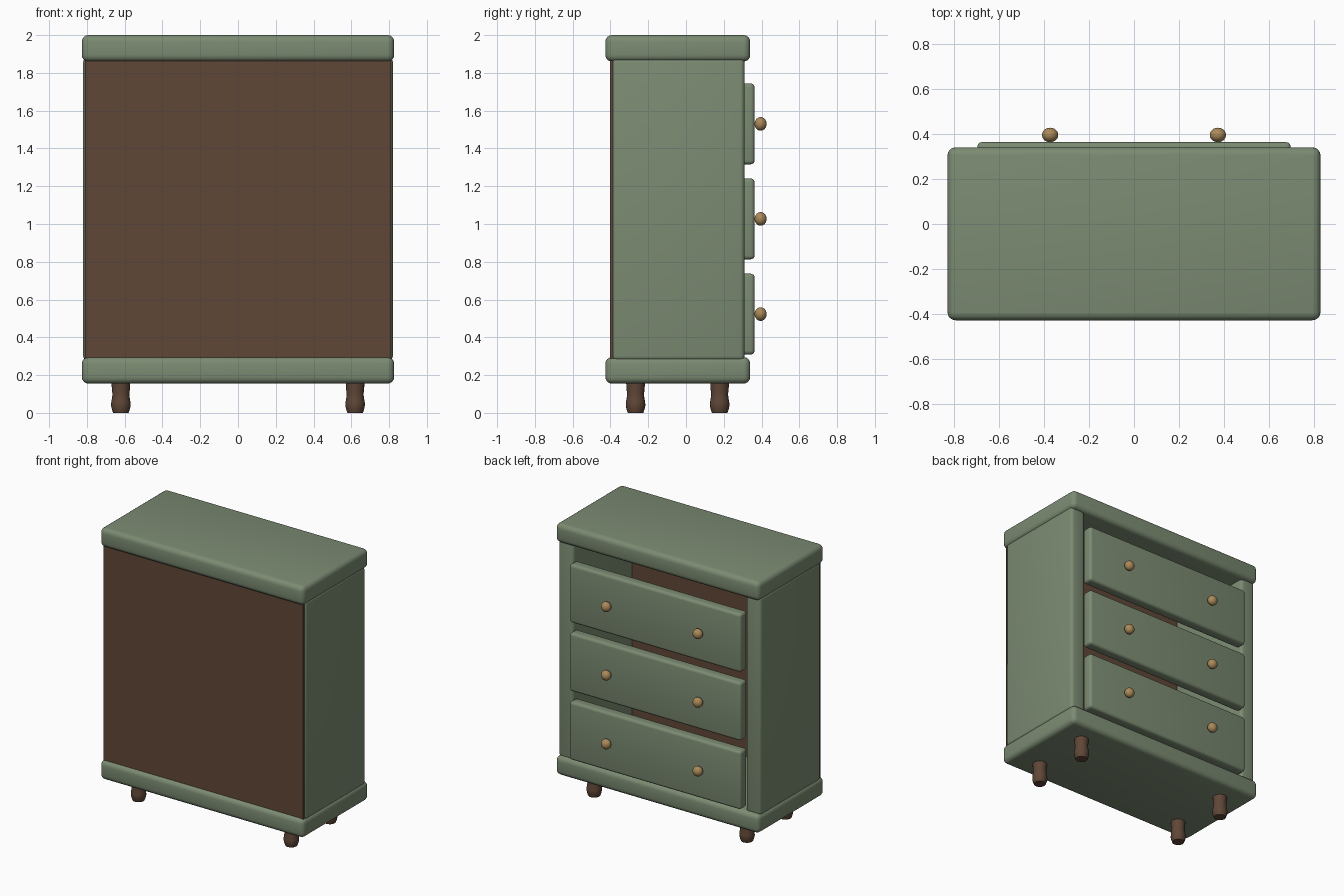
import bpy, bmesh, math
from mathutils import Matrix

if "Cube" in bpy.data.objects:
    bpy.data.objects.remove(bpy.data.objects["Cube"])


def material(name, rgb):
    m = bpy.data.materials.new(name)
    m.diffuse_color = (*rgb, 1)
    m.use_nodes = True
    m.node_tree.nodes["Principled BSDF"].inputs["Base Color"].default_value = m.diffuse_color
    return m


GREEN = material("sage paint", (0.20, 0.26, 0.17))
BROWN = material("dark wood", (0.115, 0.062, 0.038))
BRASS = material("brass", (0.40, 0.25, 0.10))


def finish(name, bm, mat):
    bmesh.ops.recalc_face_normals(bm, faces=bm.faces)
    mesh = bpy.data.meshes.new(name)
    bm.to_mesh(mesh)
    bm.free()
    mesh.materials.append(mat)
    ob = bpy.data.objects.new(name, mesh)
    bpy.context.collection.objects.link(ob)
    bpy.ops.object.select_all(action='DESELECT')
    ob.select_set(True)
    bpy.context.view_layer.objects.active = ob
    bpy.ops.object.shade_smooth_by_angle(angle=math.radians(35))
    return ob


def box(name, lo, hi, mat, bevel=0.0):
    """Box from corner to corner with rounded edges."""
    size = [b - a for a, b in zip(lo, hi)]
    mid = [(a + b) / 2 for a, b in zip(lo, hi)]
    bm = bmesh.new()
    bmesh.ops.create_cube(bm, size=1, matrix=Matrix.Translation(mid) @ Matrix.Diagonal((*size, 1)))
    if bevel:
        bmesh.ops.bevel(bm, geom=bm.edges[:], offset=bevel, segments=4, profile=0.5, affect='EDGES')
    return finish(name, bm, mat)


def turned(name, profile, loc, mat, sides=24):
    """Lathe a (radius, z) profile around a vertical axis."""
    bm = bmesh.new()
    rings = [[bm.verts.new((loc[0] + r * math.cos(2 * math.pi * i / sides),
                            loc[1] + r * math.sin(2 * math.pi * i / sides), loc[2] + z))
              for i in range(sides)] for r, z in profile]
    for a, b in zip(rings, rings[1:]):
        for i in range(sides):
            j = (i + 1) % sides
            bm.faces.new((a[i], a[j], b[j], b[i]))
    bm.faces.new(rings[0])
    bm.faces.new(rings[-1])
    return finish(name, bm, mat)


# Top and base slabs
box("top_slab", (-0.827, -0.427, 1.86), (0.827, 0.34, 2.0), GREEN, 0.035)
box("base_slab", (-0.827, -0.427, 0.155), (0.827, 0.34, 0.295), GREEN, 0.035)

# Back panel
box("back_panel", (-0.81, -0.403, 0.27), (0.81, -0.38, 1.88), BROWN)

# Side panels
for side, s in (("left", -1), ("right", 1)):
    xs = sorted((s * 0.70, s * 0.82))
    box(f"{side}_side_panel", (xs[0], -0.392, 0.277), (xs[1], 0.31, 1.88), GREEN, 0.024)

# Drawer fronts with paired knobs
for n, z in enumerate((0.523, 1.027, 1.53), 1):
    box(f"drawer_front_{n}", (-0.695, 0.282, z - 0.214), (0.695, 0.363, z + 0.214), GREEN, 0.02)
    for side, s in (("left", -1), ("right", 1)):
        bm = bmesh.new()
        bmesh.ops.create_uvsphere(bm, u_segments=24, v_segments=14, radius=1,
                                  matrix=Matrix.Translation((s * 0.372, 0.395, z))
                                  @ Matrix.Diagonal((0.036, 0.032, 0.036, 1)))
        finish(f"drawer_{n}_{side}_knob", bm, BRASS)

# Turned feet
FOOT = [(0.041, 0), (0.048, 0.02), (0.052, 0.04), (0.051, 0.055),
        (0.046, 0.085), (0.045, 0.10), (0.048, 0.13), (0.050, 0.165)]
for side, x in (("left", -0.62), ("right", 0.62)):
    for end, y in (("front", -0.267), ("back", 0.178)):
        turned(f"{end}_{side}_foot", FOOT, (x, y, 0), BROWN)
